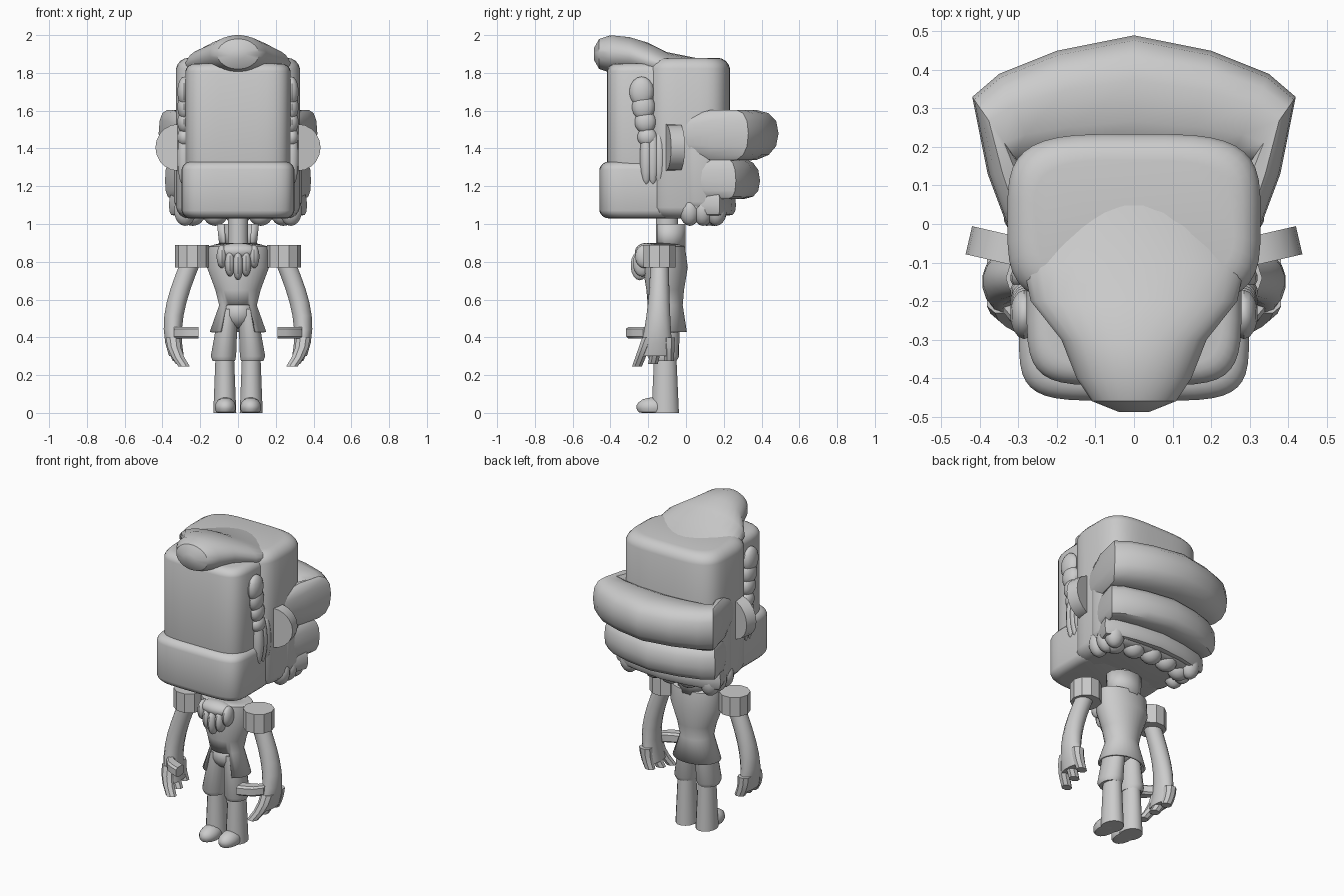
import bpy, bmesh
from math import sin, cos, pi, copysign, radians, sqrt
from mathutils import Matrix

if "Cube" in bpy.data.objects:
    bpy.data.objects.remove(bpy.data.objects["Cube"], do_unlink=True)

SHADE = (0.6, 0.6, 0.6, 1)
grey = bpy.data.materials.new("plain grey")
grey.use_nodes = True
grey.diffuse_color = SHADE
grey.node_tree.nodes["Principled BSDF"].inputs["Base Color"].default_value = SHADE
parts = []


def finish(name, bm):
    bmesh.ops.recalc_face_normals(bm, faces=bm.faces)
    mesh = bpy.data.meshes.new(name)
    bm.to_mesh(mesh)
    bm.free()
    mesh.materials.append(grey)
    obj = bpy.data.objects.new(name, mesh)
    bpy.context.collection.objects.link(obj)
    parts.append(obj)
    return obj


def power(value, n):
    return copysign(abs(value) ** (2 / n), value)


def skin(name, rings, caps=True, drop=None):
    """Bridge rings of points; drop removes faces by their centre."""
    bm = bmesh.new()
    loops = [[bm.verts.new(point) for point in ring] for ring in rings]
    count = len(loops[0])
    for near, far in zip(loops, loops[1:]):
        for i in range(count):
            j = (i + 1) % count
            bm.faces.new((near[i], near[j], far[j], far[i]))
    if caps:
        bm.faces.new(loops[0])
        bm.faces.new(loops[-1])
    if drop:
        gone = [face for face in bm.faces if drop(face.calc_center_median())]
        bmesh.ops.delete(bm, geom=gone, context="FACES")
    return finish(name, bm)


def loft(name, stations, n=2, segs=24, side=1, axis="z", **options):
    """Stations are x, y, z and two radii; axis is the stacking direction."""
    rings = []
    for x, y, z, wide, deep in stations:
        ring = []
        for i in range(segs):
            angle = 2 * pi * (i + 0.5) / segs
            u, v = wide * power(cos(angle), n), deep * power(sin(angle), n)
            offset = {"z": (u, v, 0), "y": (u, 0, v), "x": (0, u, v)}[axis]
            ring.append((side * (x + offset[0]), y + offset[1], z + offset[2]))
        rings.append(ring)
    return skin(name, rings, **options)


def sweep(name, rule, steps=2, **options):
    """Loft whose stations follow a rule of t from 0 to 1."""
    return loft(name, [rule(k / (steps - 1)) for k in range(steps)], **options)


def pillow(name, y, wide, deep, low, high, soft, n=5):
    """Block with bowed sides and rounded top and bottom edges."""
    def rule(t):
        angle = pi * (t - 0.5)
        inset = soft * (1 - cos(angle))
        z = (low + soft if t < 0.5 else high - soft) + soft * sin(angle)
        return 0, y, z, wide - inset, deep - inset
    return sweep(name, rule, steps=10, n=n, segs=40)


def blob(name, centre, size, floor=-1):
    bm = bmesh.new()
    bmesh.ops.create_uvsphere(bm, u_segments=14, v_segments=9, radius=1,
                              matrix=Matrix.Translation(centre) @ Matrix.Diagonal((*size, 1)))
    for vert in bm.verts:
        vert.co.z = max(vert.co.z, floor)
    return finish(name, bm)


def disc(name, centre, radius, depth, turn, segs):
    bm = bmesh.new()
    bmesh.ops.create_cone(bm, cap_ends=True, segments=segs, radius1=radius, radius2=radius,
                          depth=depth, matrix=Matrix.Translation(centre) @ turn)
    return finish(name, bm)


# Head: face block, big jaw block, hair cap and side hair behind the ears
pillow("face", y=-0.16, wide=0.28, deep=0.26, low=1.1, high=1.85, soft=0.05)
pillow("jaw", y=-0.24, wide=0.3, deep=0.22, low=1.03, high=1.33, soft=0.05)
pillow("hair_cap", y=0.01, wide=0.33, deep=0.225, low=1.03, high=1.88, soft=0.07, n=3.8)
pillow("side_hair", y=0.08, wide=0.34, deep=0.12, low=1.06, high=1.6, soft=0.07, n=3.5)

# Forelock sweeping up and over the brow
forelock = [(0.1, 1.8, 0.2, 0.07), (-0.1, 1.83, 0.29, 0.08), (-0.2, 1.86, 0.27, 0.1),
            (-0.3, 1.89, 0.19, 0.1), (-0.4, 1.9, 0.15, 0.1), (-0.46, 1.9, 0.11, 0.08),
            (-0.488, 1.9, 0.04, 0.03)]
loft("forelock", [(0, *station) for station in forelock], axis="y", segs=28)

# Rolls of hair wrapped around the back, swelling from the sides
OUTLINE = [(0.32, -0.03), (0.38, 0.13), (0.42, 0.33), (0.35, 0.39), (0.2, 0.45), (0, 0.49)]


def roll(name, z, height, narrow, reach, lift):
    half = []
    for x, y in OUTLINE:
        swell = 0.7 if y < 0 else 1
        inner_x, inner_y = 0.7 * x, min(y, 0.15)
        ring = []
        for k in range(14):
            angle = pi * k / 7
            out = 0.5 + 0.5 * power(cos(angle), 2.6)
            ring.append((inner_x + (x * narrow - inner_x) * out,
                         inner_y + (y * reach - inner_y) * out,
                         z + swell * (lift * out + height * power(sin(angle), 2.4))))
        half.append(ring)
    other = [[(-x, y, up) for x, y, up in ring] for ring in half[-2::-1]]
    skin(name, half + other)


roll("upper_hair_roll", z=1.455, height=0.135, narrow=1, reach=1, lift=0.025)
roll("middle_hair_roll", z=1.26, height=0.11, narrow=0.92, reach=0.8, lift=-0.03)
roll("lower_hair_roll", z=1.14, height=0.07, narrow=0.87, reach=0.54, lift=-0.04)

# Curls hanging below the rolls
for i in range(-2, 3):
    blob("back_curl", (0.12 * i, 0.15 - 0.01 * i * i, 1.06), (0.07, 0.065, 0.07))

for s in (1, -1):
    for i in range(3):
        blob("side_curl", (s * 0.28, 0.02 + 0.07 * i, 1.07), (0.06, 0.055, 0.08))

    # Sideburn curls shrinking downwards, then hanging locks
    for i in range(4):
        blob("sideburn_curl", (s * 0.285, -0.235 + 0.01 * i, 1.7 - 0.08 * i),
             (0.037, 0.065 - 0.004 * i, 0.08 - 0.01 * i))
    for i in range(3):
        blob("sideburn_lock", (s * 0.285, -0.21 + 0.035 * i, 1.35), (0.037, 0.035, 0.15))

    # Ear
    disc("ear", (s * 0.308, -0.07, 1.405), 0.124, 0.075,
         Matrix.Rotation(radians(13 * s), 4, "Z") @ Matrix.Rotation(pi / 2, 4, "X"), segs=20)

    # Shoulder cuff, bowed arm widening into the palm, fingers and thumb
    disc("shoulder_cuff", (s * 0.243, -0.14, 0.83), 0.09, 0.12, Matrix.Rotation(pi / 10, 4, "Z"), segs=10)
    sweep("arm", lambda t: (0.25 + 0.1 * sin(2 * t) - 0.015 * t ** 4, -0.14 - 0.02 * t * t,
                            0.8 - 0.5 * t, 0.055 - 0.015 * t ** 3, 0.05 + 0.04 * t * t),
          steps=8, side=s, segs=14)
    for i in range(3):
        sweep("finger", lambda t: (0.345 - (0.03 + 0.015 * i) * t * t, -0.09 - i * (0.055 + 0.03 * t),
                                   0.4 - (0.125 + 0.015 * i) * t, 0.04 - 0.007 * t, 0.034 - 0.006 * t),
              steps=4, side=s, segs=8)
    sweep("thumb", lambda t: (0.34 - 0.13 * t, -0.19 - 0.09 * sqrt(t), 0.425, 0.04, 0.032),
          steps=4, n=4, side=s, segs=8, axis="x")

    # Shorts, leg and shoe
    loft("shorts_leg", [(0.05, -0.11, 0.55, 0.05, 0.075), (0.077, -0.12, 0.3, 0.068, 0.084),
                        (0.075, -0.12, 0.275, 0.06, 0.07)], side=s, segs=18)
    sweep("leg", lambda t: (0.07, -0.11, 0.3 * t, 0.062 - 0.012 * t, 0.074 - 0.014 * t), side=s, segs=16)
    blob("shoe_toe", (s * 0.067, -0.175, 0.03), (0.057, 0.088, 0.052), floor=0)

# Neck with an upright collar open at the front
sweep("neck", lambda t: (0, -0.1, 0.84 + 0.2 * t, 0.055, 0.06), segs=16)
collar = sweep("collar", lambda t: (0, -0.09, 0.86 + 0.14 * t, 0.1 + 0.015 * t, 0.09),
               segs=12, caps=False, drop=lambda c: c.y < -0.135)

# Coat with the hem split at the front, over rounded hips
silhouette = [(0.9, 0.09, 0.08), (0.88, 0.165, 0.105), (0.77, 0.165, 0.12), (0.65, 0.12, 0.1),
              (0.57, 0.1, 0.093), (0.43, 0.15, 0.115)]
coat = loft("coat", [(0, -0.11, *station) for station in silhouette], segs=32, caps=False,
            drop=lambda c: c.z < 0.56 and c.y < -0.11 and abs(c.x) < 0.075)
for obj in (collar, coat):
    thick = obj.modifiers.new("thickness", "SOLIDIFY")
    thick.thickness = 0.012
blob("hips", (0, -0.11, 0.53), (0.09, 0.09, 0.085))

# Neckcloth frill fanning out from the knot
blob("frill_knot", (0, -0.21, 0.855), (0.11, 0.06, 0.045))
for i in range(-2, 3):
    blob("frill_fold", (0.043 * i, -0.245 + 0.012 * abs(i), 0.78 + 0.012 * i * i),
         (0.028, 0.048, 0.078 - 0.008 * abs(i)))

# Smooth shading with crisp edges
bpy.ops.object.select_all(action="DESELECT")
for obj in parts:
    obj.select_set(True)
bpy.context.view_layer.objects.active = parts[0]
bpy.ops.object.shade_smooth_by_angle(angle=radians(35))
